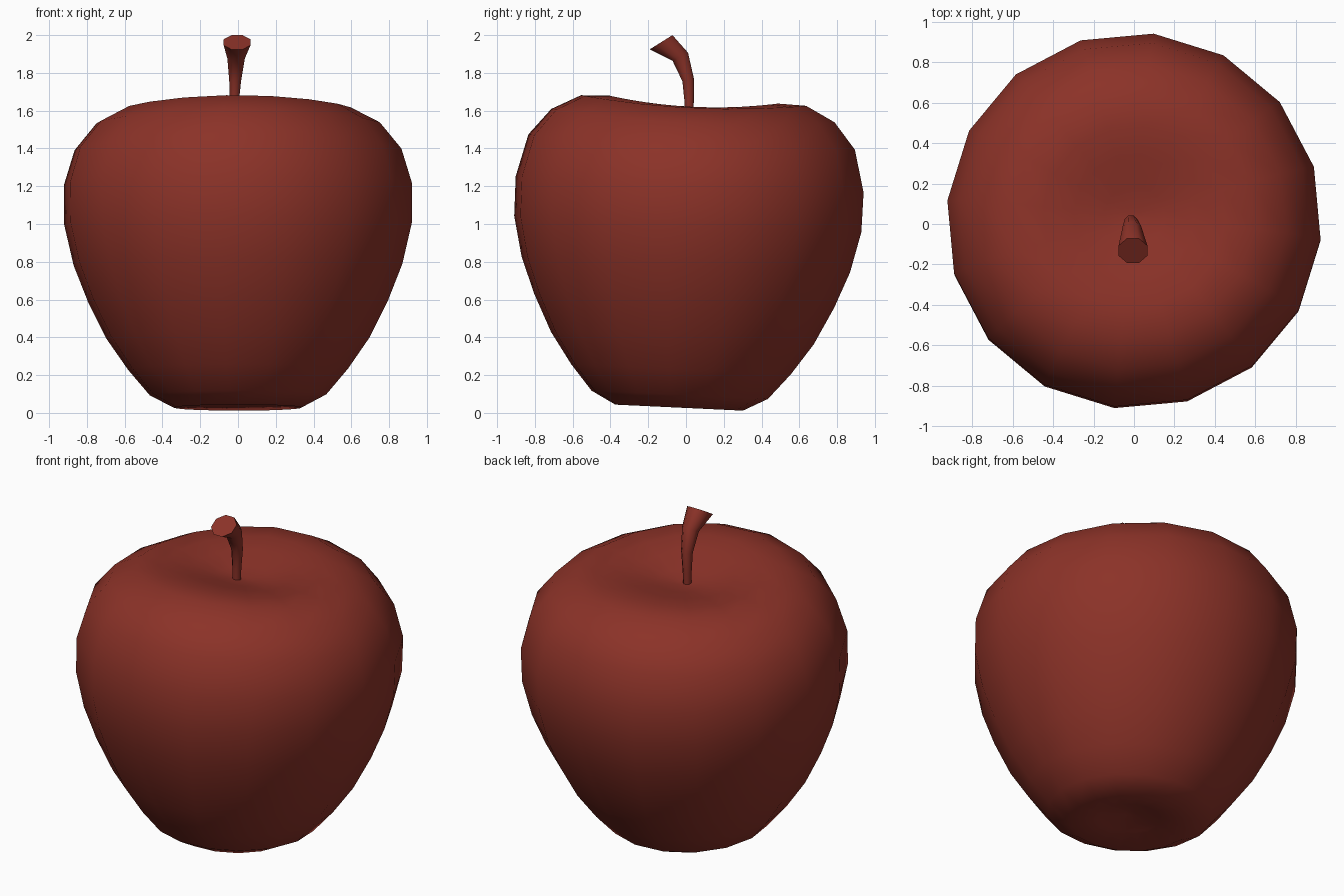
import bpy, bmesh, math
from mathutils import Vector, Matrix

if "Cube" in bpy.data.objects:
    bpy.data.objects.remove(bpy.data.objects["Cube"])

red = bpy.data.materials.new("apple red")
red.diffuse_color = (0.26, 0.032, 0.021, 1)
red.use_nodes = True
red.node_tree.nodes["Principled BSDF"].inputs["Base Color"].default_value = red.diffuse_color


def skin(name, rings, angle):
    """Join equal-sized rings of points with quads; close both ends."""
    bm = bmesh.new()
    loops = [[bm.verts.new(p) for p in ring] for ring in rings]
    n = len(loops[0])
    for a, b in zip(loops, loops[1:]):
        for i in range(n):
            j = (i + 1) % n
            bm.faces.new((a[i], a[j], b[j], b[i]))
    bm.faces.new(loops[0][::-1])
    bm.faces.new(loops[-1])
    bmesh.ops.recalc_face_normals(bm, faces=bm.faces)
    me = bpy.data.meshes.new(name)
    bm.to_mesh(me)
    bm.free()
    me.materials.append(red)
    ob = bpy.data.objects.new(name, me)
    bpy.context.collection.objects.link(ob)
    bpy.ops.object.select_all(action='DESELECT')
    ob.select_set(True)
    bpy.context.view_layer.objects.active = ob
    bpy.ops.object.shade_smooth_by_angle(angle=math.radians(angle))
    return ob


# Fruit body: 16-sided lathe, slightly tilted, with the sides of the rim lower
profile = [(0.03, 0.09), (0.17, 0.06), (0.34, 0.027), (0.47, 0.095), (0.585, 0.23),
           (0.70, 0.395), (0.80, 0.595), (0.875, 0.785), (0.925, 1.00), (0.927, 1.21),
           (0.87, 1.415), (0.755, 1.555), (0.60, 1.635), (0.45, 1.64), (0.30, 1.62),
           (0.15, 1.585), (0.03, 1.57)]
centre = Vector((0, 0, 0.8))
tilt = Matrix.Rotation(math.radians(-2.7), 3, 'X')
rings = []
for r, z in profile:
    ring = []
    for i in range(16):
        a = math.radians(-6) + math.tau * i / 16
        saddle = 0.02 * math.cos(2 * a) * min(1, r / 0.4) if z > 1.3 else 0
        p = Vector((r * math.cos(a), r * math.sin(a), z - saddle))
        ring.append(tilt @ (p - centre) + centre)
    rings.append(ring)
skin("apple_body", rings, 80)

# Stem: bent, flaring tube; each entry is x, y, z, radius, forward lean in degrees
path = [(-0.02, 0.015, 1.53, 0.024, 0), (-0.02, 0.017, 1.64, 0.026, 0),
        (-0.015, 0.012, 1.76, 0.034, 8), (-0.01, -0.03, 1.885, 0.05, 28),
        (-0.005, -0.132, 1.962, 0.077, 32)]
rings = []
for x, y, z, r, lean in path:
    rot = Matrix.Rotation(math.radians(lean), 3, 'X')
    rings.append([Vector((x, y, z)) + rot @ Vector((r * math.cos(math.tau * (i + 0.5) / 8),
                                                    r * math.sin(math.tau * (i + 0.5) / 8), 0))
                  for i in range(8)])
skin("stem", rings, 50)
